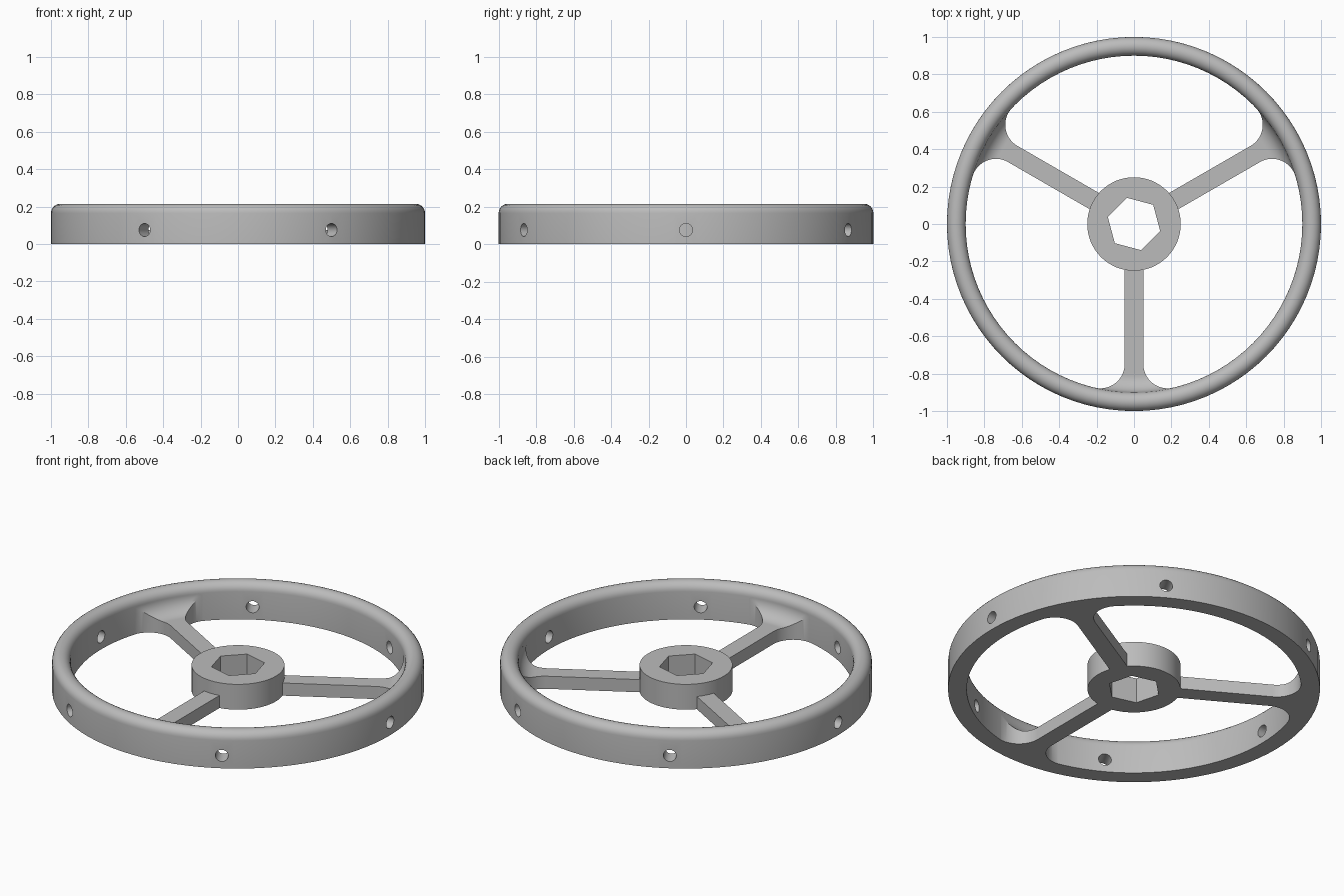
import bpy, bmesh
from math import pi, cos, sin, atan2, asin, hypot, sqrt, radians
from mathutils import Matrix

cube = bpy.data.objects.get("Cube")
if cube:
    bpy.data.objects.remove(cube, do_unlink=True)

RIM_OUT, RIM_IN, RIM_H = 1.0, 0.9, 0.215
ROUND = (RIM_OUT - RIM_IN) / 2
HUB_R, HUB_H = 0.25, 0.15
SPOKE_W, SPOKE_H, FLARE = 0.05, 0.075, 0.13

grey = bpy.data.materials.new("grey metal")
grey.use_nodes = True
colour = (0.5, 0.5, 0.5, 1)
grey.diffuse_color = colour
grey.node_tree.nodes["Principled BSDF"].inputs["Base Color"].default_value = colour


def make(name, bm):
    bmesh.ops.recalc_face_normals(bm, faces=bm.faces)
    mesh = bpy.data.meshes.new(name)
    bm.to_mesh(mesh)
    bm.free()
    mesh.materials.append(grey)
    obj = bpy.data.objects.new(name, mesh)
    bpy.context.collection.objects.link(obj)
    return obj


def activate(obj):
    bpy.ops.object.select_all(action='DESELECT')
    obj.select_set(True)
    bpy.context.view_layer.objects.active = obj


def smooth(obj):
    activate(obj)
    bpy.ops.object.shade_smooth_by_angle(angle=radians(30))


def cylinder(name, radius, depth, sides, matrix):
    bm = bmesh.new()
    bmesh.ops.create_cone(bm, cap_ends=True, segments=sides, radius1=radius,
                          radius2=radius, depth=depth, matrix=matrix)
    return make(name, bm)


def cut(obj, cutter):
    cutter.hide_render = True
    mod = obj.modifiers.new("cut", 'BOOLEAN')
    mod.operation, mod.solver, mod.object = 'DIFFERENCE', 'EXACT', cutter
    activate(obj)
    bpy.ops.object.modifier_apply(modifier=mod.name)
    bpy.data.objects.remove(cutter, do_unlink=True)


# Rim: flat-bottomed ring with a half-round top
profile = [(RIM_IN, 0), (RIM_OUT, 0)]
for i in range(13):
    a = pi * i / 12
    profile.append((RIM_OUT - ROUND + ROUND * cos(a), RIM_H - ROUND + ROUND * sin(a)))
bm = bmesh.new()
steps = 96
rings = [[bm.verts.new((r * cos(2 * pi * s / steps), r * sin(2 * pi * s / steps), z))
          for r, z in profile] for s in range(steps)]
for s in range(steps):
    a, b = rings[s], rings[(s + 1) % steps]
    for i in range(len(profile)):
        j = (i + 1) % len(profile)
        bm.faces.new((a[i], a[j], b[j], b[i]))
rim = make("rim", bm)

# Six radial holes through the rim, midway between and opposite the spokes
for k in range(6):
    m = (Matrix.Rotation(k * pi / 3, 4, 'Z') @ Matrix.Translation((0.95, 0, 0.075))
         @ Matrix.Rotation(pi / 2, 4, 'Y'))
    cut(rim, cylinder("hole_cutter", 0.035, 0.3, 24, m))
smooth(rim)

# Hub with a hexagonal through-hole
hub = cylinder("hub", HUB_R, HUB_H, 64, Matrix.Translation((0, 0, HUB_H / 2)))
m = Matrix.Translation((0, 0, HUB_H / 2)) @ Matrix.Rotation(pi / 4, 4, 'Z')
hex_cutter = cylinder("hex_cutter", 0.145, 0.4, 6, m @ Matrix.Rotation(pi / 2, 4, 'Z'))
cut(hub, hex_cutter)
smooth(hub)


# Spokes: straight bars that flare sideways and sweep up into the rim
def spoke_height(r):
    rise = RIM_H - ROUND - SPOKE_H
    t = min(max((r - RIM_IN + rise) / rise, 0), 1)
    return SPOKE_H + rise * (1 - sqrt(1 - t * t))


cy = SPOKE_W + FLARE
cx = sqrt((RIM_IN - FLARE) ** 2 - cy ** 2)
end = atan2(cy, cx)
stations = [(HUB_R - 0.01, asin(SPOKE_W / (HUB_R - 0.01)))]
for i in range(25):
    a = -pi / 2 + (end + pi / 2) * i / 24
    x, y = cx + FLARE * cos(a), cy + FLARE * sin(a)
    stations.append((hypot(x, y), atan2(y, x)))
stations.append((RIM_IN + 0.003, stations[-1][1]))


def spoke(name, angle):
    bm = bmesh.new()
    cols = 12
    top, bottom = [], []
    for r, half in stations:
        angles = [angle + half * (2 * c / cols - 1) for c in range(cols + 1)]
        for grid, z in ((top, spoke_height(r)), (bottom, 0)):
            grid.append([bm.verts.new((r * cos(a), r * sin(a), z)) for a in angles])
    for i in range(len(stations) - 1):
        for grid in (top, bottom):
            for c in range(cols):
                bm.faces.new((grid[i][c], grid[i][c + 1], grid[i + 1][c + 1], grid[i + 1][c]))
        for c in (0, cols):
            bm.faces.new((top[i][c], top[i + 1][c], bottom[i + 1][c], bottom[i][c]))
    for i in (0, -1):
        for c in range(cols):
            bm.faces.new((top[i][c], top[i][c + 1], bottom[i][c + 1], bottom[i][c]))
    smooth(make(name, bm))


for name, degrees in (("front_spoke", -90), ("left_spoke", 30), ("right_spoke", 150)):
    spoke(name, radians(degrees))
